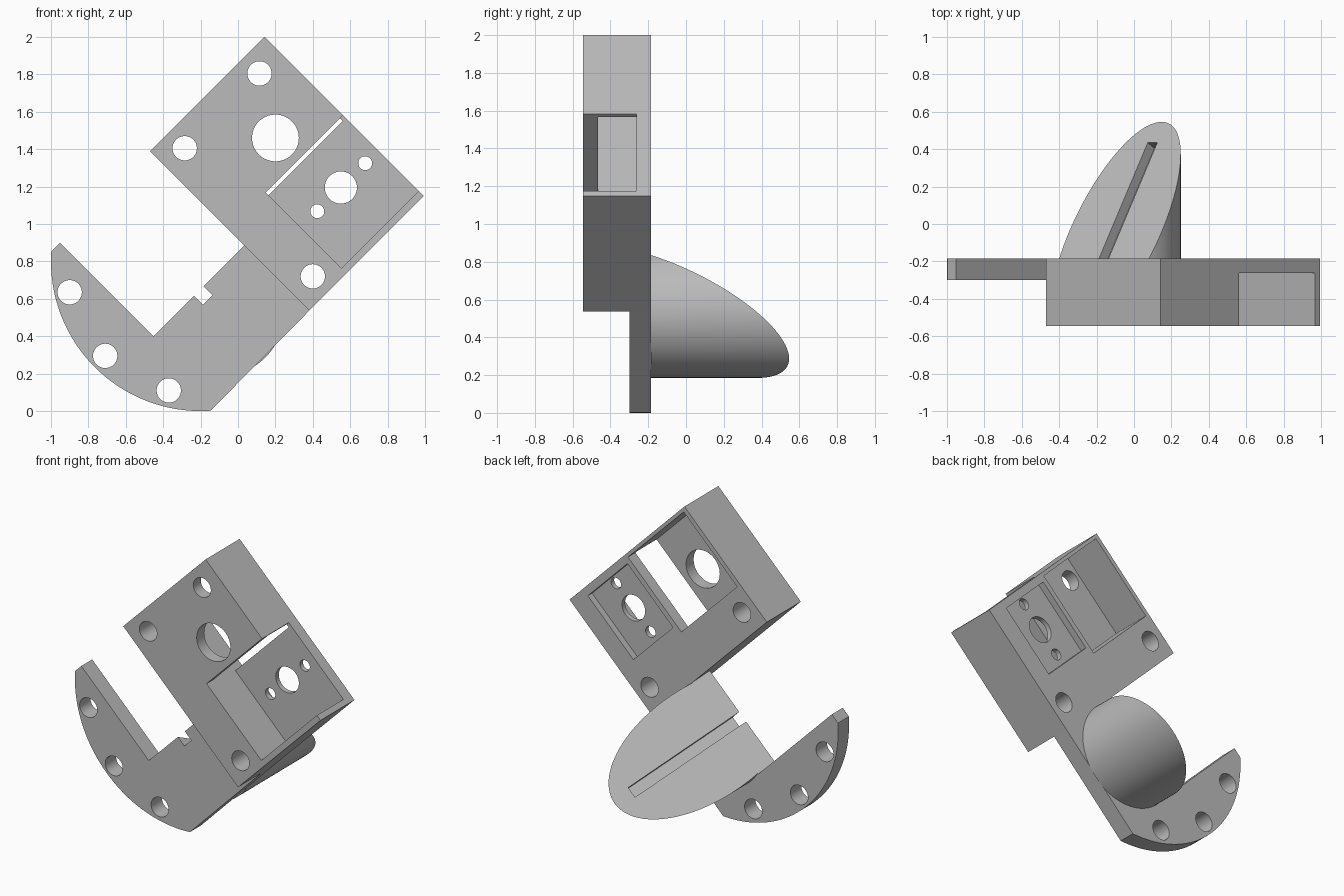
import bpy, bmesh, math
from mathutils import Matrix, Vector

cube = bpy.data.objects.get("Cube")
if cube:
    bpy.data.objects.remove(cube, do_unlink=True)

grey = bpy.data.materials.new("light_grey")
grey.use_nodes = True
GREY = (0.5, 0.5, 0.5, 1)
grey.diffuse_color = GREY
grey.node_tree.nodes["Principled BSDF"].inputs["Base Color"].default_value = GREY

# The bracket is square to axes u (up right) and v (up left), turned 45 degrees in xz
S = math.sqrt(0.5)
FRONT, STEP, BACK, TIP = -0.545, -0.30, -0.185, 0.545
U0, U1, V0, V1 = 0.65, 1.515, 0.11, 1.315      # block extent
HOOK_U = -0.037                                # inner face of the hook arm


def world(u, v, y):
    return Vector(((u - v) * S, y, (u + v) * S))


def uv(x, z):
    return (x + z) * S, (z - x) * S


def prism(name, bottom, top):
    """Solid between two matching rings of points."""
    bm = bmesh.new()
    a = [bm.verts.new(p) for p in bottom]
    b = [bm.verts.new(p) for p in top]
    bm.faces.new(a)
    bm.faces.new(b)
    for i in range(len(a)):
        j = (i + 1) % len(a)
        bm.faces.new((a[i], a[j], b[j], b[i]))
    bmesh.ops.recalc_face_normals(bm, faces=bm.faces)
    mesh = bpy.data.meshes.new(name)
    bm.to_mesh(mesh)
    bm.free()
    mesh.materials.append(grey)
    obj = bpy.data.objects.new(name, mesh)
    bpy.context.scene.collection.objects.link(obj)
    return obj


def along_y(name, outline, y0, y1):
    return prism(name, [world(u, v, y0) for u, v in outline],
                 [world(u, v, y1) for u, v in outline])


def along_u(name, profile, u0, u1):
    return prism(name, [world(u0, v, y) for v, y in profile],
                 [world(u1, v, y) for v, y in profile])


def box(name, u0, u1, v0, v1, y0, y1):
    return along_y(name, [(u0, v0), (u1, v0), (u1, v1), (u0, v1)], y0, y1)


def circle(x, z, r, n=64):
    cu, cv = uv(x, z)
    return [(cu + r * math.cos(math.tau * i / n), cv + r * math.sin(math.tau * i / n))
            for i in range(n)]


def hole(x, z, r):
    return along_y("hole_cutter", circle(x, z, r), -1, 0.5)


def cut(obj, cutters):
    """Subtract each cutter, bake the result and drop the cutters."""
    for c in cutters:
        c.hide_render = True
        mod = obj.modifiers.new("cut", "BOOLEAN")
        mod.operation, mod.solver, mod.object = "DIFFERENCE", "EXACT", c
    deps = bpy.context.evaluated_depsgraph_get()
    mesh = bpy.data.meshes.new_from_object(obj.evaluated_get(deps))
    obj.modifiers.clear()
    obj.data = mesh
    mesh.name = obj.name
    for c in cutters:
        bpy.data.objects.remove(c, do_unlink=True)
    bpy.ops.object.select_all(action="DESELECT")
    obj.select_set(True)
    bpy.context.view_layer.objects.active = obj
    bpy.ops.object.shade_smooth_by_angle(angle=math.radians(30))


# Sloping plane shared by the hook plate edge and the boss
SLOPE = 0.595


def ramp(y):
    return 0.534 - SLOPE * (y - BACK)


def ramp_cutter(u0, u1):
    ya, yb = -0.5, 0.8
    return along_u("ramp_cutter", [(ramp(ya), ya), (ramp(yb), yb), (2, yb), (2, ya)], u0, u1)


def groove_cutter():
    ya, yb, depth, over = -0.5, 0.435, 0.068, 0.2
    n = Vector((1, SLOPE)).normalized()         # ramp normal in (v, y)
    d = depth * n.x
    start, end = Vector((ramp(ya), ya)), Vector((ramp(yb), yb))
    pts = [start - n * d, end - n * d, end + n * over, start + n * over]
    return along_u("groove_cutter", [tuple(p) for p in pts], 0.269, 0.341)


# Mount block: front pocket open at its side, back cavity, shallow back recess, holes
block = box("mount_block", U0, U1, V0, V1, FRONT, BACK)
cut(block, [
    box("front_pocket_cutter", 0.932, 1.7, 0.148, 0.722, -0.8, -0.263),
    box("back_cavity_cutter", 0.932, 1.492, 0.7, 1.285, -0.465, 0.1),
    box("back_recess_cutter", 0.985, 1.463, 0.25, 0.665, -0.23, 0.1),
    hole(0.115, 1.805, 0.065), hole(-0.285, 1.405, 0.065), hole(0.4, 0.72, 0.065),
    hole(0.2, 1.46, 0.125), hole(0.55, 1.195, 0.086),
    hole(0.68, 1.325, 0.037), hole(0.424, 1.068, 0.037),
])

# Hook plate: round outer edge, opening cut by the ramp, three holes
R = 0.8
cu, cv = uv(-0.2, 0.8)
half = math.asin((V1 - V0) / 2 / R)
arc = [(cu - R * math.cos(t), cv + R * math.sin(t))
       for t in (half - 2 * half * i / 40 for i in range(41))]
plate = along_y("hook_plate", arc + [(U0, V0), (U0, V1)], STEP, BACK)
cut(plate, [ramp_cutter(HOOK_U, 1), groove_cutter(),
            hole(-0.9, 0.635, 0.065), hole(-0.71, 0.295, 0.065), hole(-0.37, 0.11, 0.065)])

# Slanted boss: round post behind the plate, sliced by the ramp and grooved
boss = along_y("slanted_boss", circle(-0.1, 0.535, 0.35, 96), BACK, TIP + 0.05)
cut(boss, [ramp_cutter(-1, 2), groove_cutter()])
